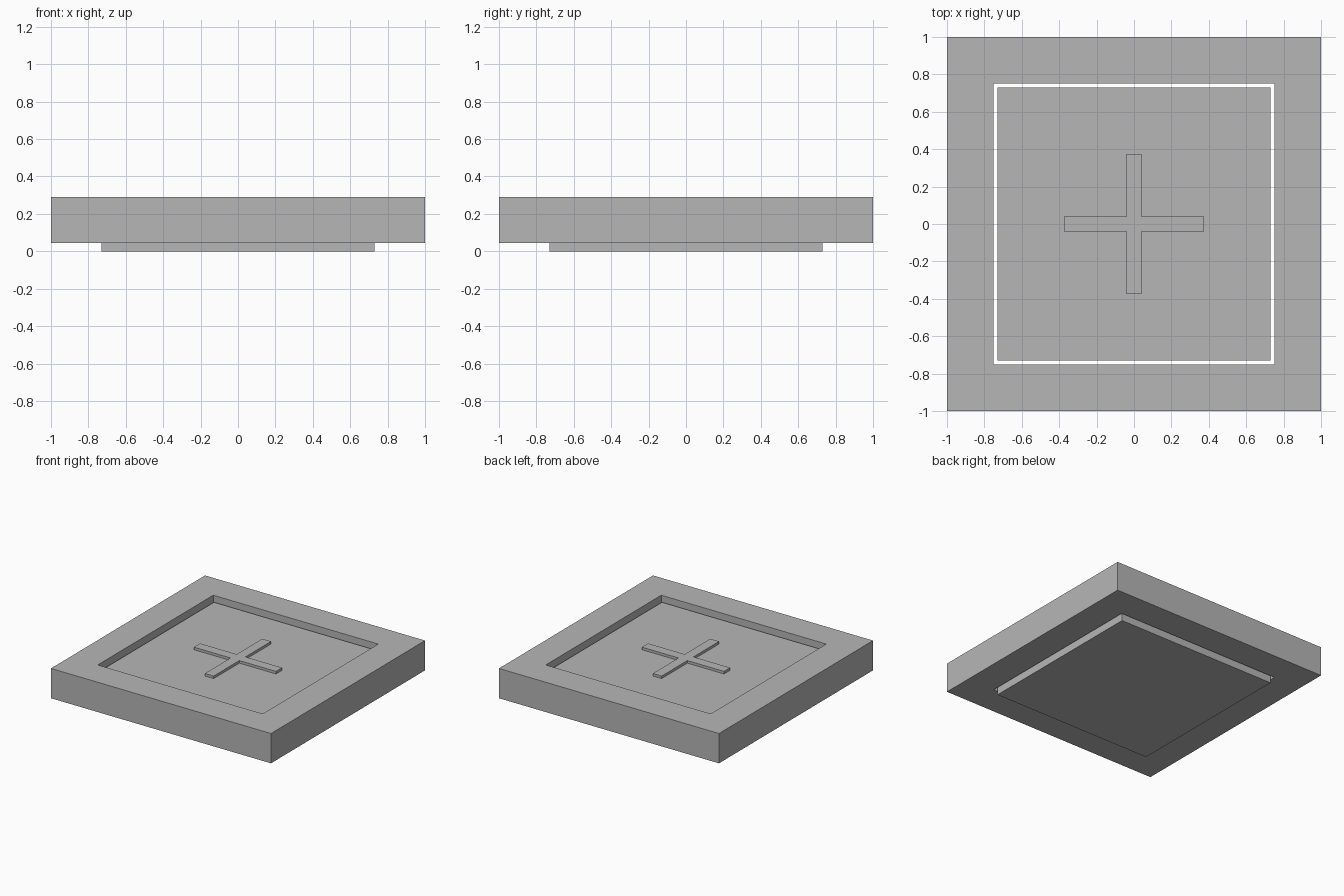
import bpy
import bmesh

if "Cube" in bpy.data.objects:
    bpy.data.objects.remove(bpy.data.objects["Cube"])

# Single grey material
GREY = (0.47, 0.47, 0.47, 1.0)
grey = bpy.data.materials.new("plain grey")
grey.use_nodes = True
grey.diffuse_color = GREY
grey.node_tree.nodes["Principled BSDF"].inputs["Base Color"].default_value = GREY


def square(half):
    return [(-half, -half), (half, -half), (half, half), (-half, half)]


def prism(name, outline, bottom, top, hole=None):
    """Extrude a closed outline upwards; an optional hole needs as many points."""
    bm = bmesh.new()
    rings = [[[bm.verts.new((x, y, z)) for x, y in loop] for z in (bottom, top)]
             for loop in ([outline, hole] if hole else [outline])]
    n = len(outline)
    for low, high in rings:
        for i in range(n):
            j = (i + 1) % n
            bm.faces.new((low[i], low[j], high[j], high[i]))
    for level in (0, 1):
        if hole:
            outer, inner = rings[0][level], rings[1][level]
            for i in range(n):
                j = (i + 1) % n
                bm.faces.new((outer[i], outer[j], inner[j], inner[i]))
        else:
            bm.faces.new(rings[0][level])
    bmesh.ops.recalc_face_normals(bm, faces=bm.faces)
    mesh = bpy.data.meshes.new(name)
    bm.to_mesh(mesh)
    bm.free()
    mesh.materials.append(grey)
    obj = bpy.data.objects.new(name, mesh)
    bpy.context.collection.objects.link(obj)
    return obj


# Outer frame with a square opening right through it
prism("frame", square(1.0), 0.045, 0.29, hole=square(0.75))

# Loose centre plate, sitting lower than the frame with a thin gap around it
prism("centre_plate", square(0.73), 0.0, 0.245)

# Raised plus on the plate: one arm's corners turned through four quarters
arm, width = 0.373, 0.04
plus = []
corners = [(arm, -width), (arm, width), (width, width)]
for quarter in range(4):
    plus += corners
    corners = [(-y, x) for x, y in corners]
prism("raised_plus", plus, 0.245, 0.266)
